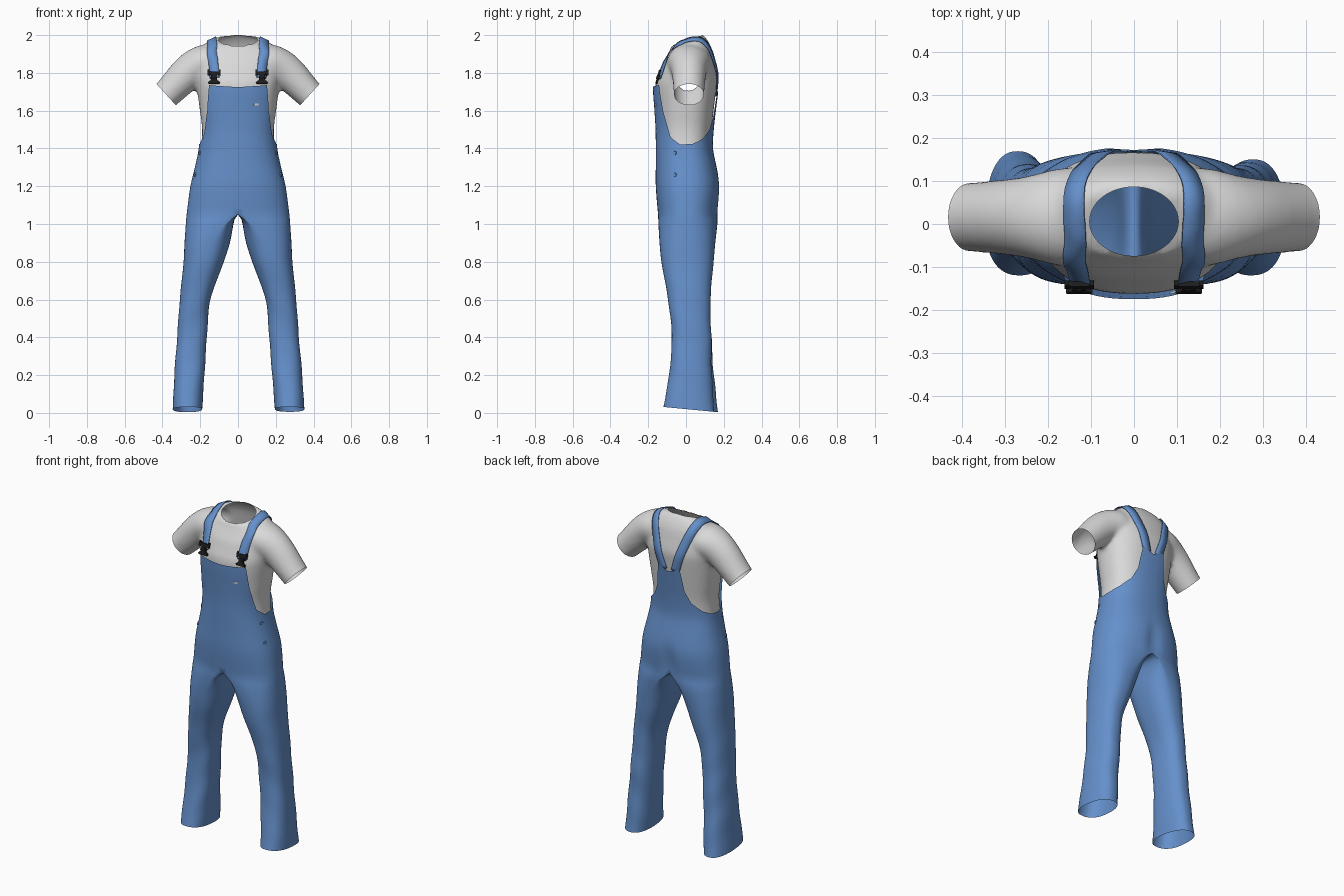
import bpy, bmesh
from math import sin, cos, radians, pi, copysign
from mathutils import Vector, Matrix
from mathutils.bvhtree import BVHTree

if "Cube" in bpy.data.objects:
    bpy.data.objects.remove(bpy.data.objects["Cube"])


def material(name, rgb):
    m = bpy.data.materials.new(name)
    m.use_nodes = True
    m.diffuse_color = (*rgb, 1)
    bsdf = m.node_tree.nodes["Principled BSDF"]
    bsdf.inputs["Base Color"].default_value = (*rgb, 1)
    bsdf.inputs["Roughness"].default_value = 0.8
    return m


DENIM = material("denim blue", (0.13, 0.28, 0.6))
COTTON = material("light grey cotton", (0.7, 0.7, 0.7))
BLACK = material("black plastic", (0.012, 0.012, 0.012))


def make(name, bm, mat, smooth=True):
    bmesh.ops.recalc_face_normals(bm, faces=bm.faces)
    me = bpy.data.meshes.new(name)
    bm.to_mesh(me)
    bm.free()
    me.materials.clear()
    me.materials.append(mat)
    me.polygons.foreach_set("use_smooth", [smooth] * len(me.polygons))
    ob = bpy.data.objects.new(name, me)
    bpy.context.collection.objects.link(ob)
    return ob


def interp(table, k):
    """Smooth interpolation of table rows keyed by their first value."""
    k = min(max(k, table[0][0]), table[-1][0])
    i = max(j for j in range(len(table) - 1) if table[j][0] <= k)
    p1, p2 = table[i], table[i + 1]
    p0, p3 = table[max(i - 1, 0)], table[min(i + 2, len(table) - 1)]
    h = p2[0] - p1[0]
    t = (k - p1[0]) / h
    out = []
    for c in range(1, len(p1)):
        m1 = (p2[c] - p0[c]) / (p2[0] - p0[0]) * h
        m2 = (p3[c] - p1[c]) / (p3[0] - p1[0]) * h
        d = p2[c] - p1[c]
        out.append(p1[c] + m1 * t + (3 * d - 2 * m1 - m2) * t**2 + (m1 + m2 - 2 * d) * t**3)
    return out


def power(v):
    return copysign(abs(v) ** 0.85, v)


# Torso: height, half width, front depth, back depth
TORSO = [(1.05, .272, .148, .168), (1.2, .252, .16, .178), (1.3, .228, .16, .162),
         (1.4, .208, .16, .143), (1.5, .202, .161, .147), (1.6, .214, .167, .158),
         (1.74, .232, .174, .175), (1.8, .238, .155, .178), (1.9, .23, .12, .15),
         (1.945, .19, .1, .12), (1.972, .135, .088, .1)]
# Leg: height, outer x, inner x, middle x, front depth, back depth
LEG = [(.02, .345, .19, .268, .12, .17), (.2, .337, .178, .257, .09, .147),
       (.4, .322, .165, .244, .075, .135), (.6, .308, .146, .225, .095, .13),
       (.8, .288, .075, .175, .13, .146), (.9, .283, .043, .14, .14, .155),
       (1.0, .276, .024, .07, .146, .166), (1.03, .274, .016, .03, .147, .167),
       (1.05, .272, 0, 0, .148, .168)]


def torso_point(deg, z, inset=0.0):
    a, front, back = interp(TORSO, z)
    c, s = power(cos(radians(deg))), power(sin(radians(deg)))
    x = (a - inset) * c
    y = ((back if s > 0 else front) - inset) * s
    return Vector((x, y, z))


def leg_point(deg, z, side):
    outer, inner, mid, front, back = interp(LEG, z)
    c, s = power(cos(radians(deg))), power(sin(radians(deg)))
    # Soft cloth folds that fade out towards the hips
    fold = 1 + 0.012 * sin(z * 30 + radians(deg) * 2) * max(0, min(1, (0.85 - z) * 3))
    x = mid + (outer - mid if c > 0 else mid - inner) * c * fold
    y = (back if s > 0 else front) * s * fold
    # The left hem sits a little further out and forward
    low = max(0, 1 - z / 0.4)
    if side > 0:
        x += 0.006 * low
        y -= 0.02 * low * max(0, s)
    hem = 0.11 * y * max(0, 1 - z / 0.15)
    return Vector((x, y, z - hem))


def bridge(bm, rows, closed):
    for r0, r1 in zip(rows, rows[1:]):
        n = len(r0)
        for j in range(n if closed else n - 1):
            k = (j + 1) % n
            bm.faces.new((r0[j], r0[k], r1[k], r1[j]))


# Overalls: upper edge as angle and height, from front middle round to back middle
EDGE = [(-90, 1.725, 8), (-52, 1.735, 4), (-43.5, 1.6, 4), (-27, 1.46, 4), (-8, 1.42, 4),
        (12, 1.425, 4), (34, 1.45, 4), (56, 1.5, 4), (68, 1.57, 4), (75, 1.71, 4), (90, 1.68, 0)]
edge = []
for (a0, z0, n), (a1, z1, _) in zip(EDGE, EDGE[1:]):
    edge += [(a0 + (a1 - a0) * i / n, z0 + (z1 - z0) * i / n) for i in range(n)]
edge.append(EDGE[-1][:2])
COLS = len(edge) - 1
base = [-90 + 180 * j / COLS for j in range(COLS + 1)]
# Each leg starts from the half hip ring plus a seam along the middle
full = base + [90 + 180 * j / COLS for j in range(1, COLS)]
CROTCH, WAIST = 1.05, 1.3

bm = bmesh.new()
for side in (1, -1):
    def vert(p):
        return bm.verts.new((p.x * side, p.y, p.z))

    rows = []
    for i in range(8):
        z = CROTCH + (WAIST - CROTCH) * i / 7
        rows.append([vert(torso_point(d, z)) for d in base])
    for i in range(1, 13):
        t = i / 12
        rows.append([vert(torso_point(b + (d - b) * t, WAIST + (z - WAIST) * t))
                     for b, (d, z) in zip(base, edge)])
    bridge(bm, rows, False)
    legs = [rows[0] + [vert(leg_point(d, CROTCH, side)) for d in full[COLS + 1:]]]
    for i in range(1, 41):
        z = CROTCH + (0.02 - CROTCH) * i / 40
        legs.append([vert(leg_point(d, z, side)) for d in full])
    bridge(bm, legs, True)
bmesh.ops.remove_doubles(bm, verts=bm.verts, dist=0.0005)
# Seat cleft
for v in bm.verts:
    if v.co.y > 0.05 and 1.0 < v.co.z < 1.25:
        v.co.y -= 0.014 * max(0, 1 - abs(v.co.x) / 0.06) * sin((v.co.z - 1.0) / 0.25 * pi)
make("overalls", bm, DENIM)


# Shirt: closed torso and sleeve volumes blended into one skin
def solid(bm, rings):
    rows = [[bm.verts.new(p) for p in ring] for ring in rings]
    bridge(bm, rows, True)
    bm.faces.new(rows[0])
    bm.faces.new(rows[-1][::-1])


bm = bmesh.new()
rings = []
for i in range(29):
    z = 1.31 + (1.972 - 1.31) * i / 28
    ring = [torso_point(d, z, 0.012) for d in range(0, 360, 8)]
    for p in ring:
        p.z += p.y * 0.36 * max(0, min(1, (z - 1.85) / 0.1))
    rings.append(ring)
solid(bm, rings)
# Sleeve: x, height, half thickness, half depth
SLEEVE = [(.05, 1.855, .08, .1), (.16, 1.855, .098, .115), (.25, 1.812, .095, .094),
          (.38, 1.685, .077, .08), (.45, 1.62, .076, .08)]
for side in (1, -1):
    rings = []
    for i in range(17):
        x = 0.05 + 0.4 * i / 16
        z, thick, depth = interp(SLEEVE, x)
        slope = (interp(SLEEVE, x + .01)[0] - interp(SLEEVE, x - .01)[0]) / 0.02
        up = Vector((-slope, 0, 1)).normalized()
        rings.append([Vector(((x + up.x * thick * cos(a)) * side, 0.016 + depth * sin(a),
                              z + up.z * thick * cos(a)))
                      for a in (2 * pi * k / 32 for k in range(32))])
    solid(bm, rings)
shirt = make("shirt", bm, COTTON)
remesh = shirt.modifiers.new("blend", "REMESH")
remesh.mode = "VOXEL"
remesh.voxel_size = 0.011
soften = shirt.modifiers.new("soften", "SMOOTH")
soften.factor, soften.iterations = 0.5, 10
bm = bmesh.new()
bm.from_object(shirt, bpy.context.evaluated_depsgraph_get())
bpy.data.objects.remove(shirt)


def cut(faces, point, normal):
    geom = list({g for f in faces for g in (f, *f.edges, *f.verts)})
    bmesh.ops.bisect_plane(bm, geom=geom, plane_co=point, plane_no=normal, clear_outer=True)


# Open the waist, both sleeve ends and the neck
cut(list(bm.faces), (0, 0, 1.36), (0, 0, -1))
for side in (1, -1):
    arm = [f for f in bm.faces if all(v.co.x * side > 0.26 for v in f.verts)]
    cut(arm, (0.38 * side, 0, 1.685), (0.74 * side, 0, -0.67))
NECK = Vector((0.103, 0.08))


def neck_radius(p):
    return Vector((p.x / NECK.x, (p.y - 0.006) / NECK.y)).length


hole = [f for f in bm.faces
        if f.calc_center_median().z > 1.8 and neck_radius(f.calc_center_median()) < 1]
bmesh.ops.delete(bm, geom=hole, context="FACES")
for v in bm.verts:
    if v.co.z > 1.85 and v.is_boundary:
        r = neck_radius(v.co)
        v.co.x /= r
        v.co.y = 0.006 + (v.co.y - 0.006) / r
skin = BVHTree.FromBMesh(bm)
make("shirt", bm, COTTON)

# Straps laid over the shoulders
STRAP = [(0, .127, -.15, 1.775), (1, .137, -.115, 1.89), (2, .141, -.05, 1.965),
         (3, .14, .03, 1.98), (4, .127, .1, 1.95), (5, .1, .15, 1.87),
         (6, .07, .17, 1.78), (7, .04, .17, 1.685)]
for side, label in ((1, "left"), (-1, "right")):
    bm = bmesh.new()
    rows = []
    path = [Vector(interp(STRAP, 7 * i / 40)) for i in range(41)]
    for i, p in enumerate(path):
        along = path[min(i + 1, 40)] - path[max(i - 1, 0)]
        spot, normal, _, _ = skin.find_nearest(p)
        if normal.dot(p - Vector((0, 0, 1.7))) < 0:
            normal = -normal
        across = along.cross(normal).normalized() * 0.026
        row = [spot + normal * 0.008 + across * w for w in (-1, 0, 1)]
        rows.append([bm.verts.new((q.x * side, q.y, q.z)) for q in row])
    bridge(bm, rows, False)
    strap = make("strap_" + label, bm, DENIM)
    strap.modifiers.new("thickness", "SOLIDIFY").thickness = 0.004

    # Buckle: bars, pinched middle and a stud; x, height, width, tall, turn
    bm = bmesh.new()
    chest = skin.ray_cast(Vector((0.127 * side, -1, 1.776)), Vector((0, 1, 0)))[0]
    place = Matrix.Translation(chest - Vector((0, 0.015, 0))) @ Matrix.Rotation(radians(-15), 4, "X")
    for x, z, w, h, turn in ((0, .024, .066, .016, 0), (0, .004, .032, .03, 0),
                             (0, -.03, .056, .011, 0), (0, -.016, .024, .02, 0),
                             (-.016, -.02, .032, .009, -40), (.016, -.02, .032, .009, 40),
                             (-.029, .026, .01, .03, 0), (.029, .026, .01, .03, 0)):
        m = place @ Matrix.Translation((x, 0, z)) @ Matrix.Rotation(radians(turn), 4, "Y")
        bmesh.ops.create_cube(bm, size=1, matrix=m @ Matrix.Diagonal((w, .012, h, 1)))
    bmesh.ops.create_cone(bm, cap_ends=True, segments=16, radius1=.012, radius2=.01, depth=.018,
                          matrix=place @ Matrix.Rotation(pi / 2, 4, "X"))
    make("buckle_" + label, bm, BLACK, False)

    # Hip buttons
    bm = bmesh.new()
    out = Vector((side, -0.45, 0)).to_track_quat("Z", "Y").to_matrix().to_4x4()
    for z in (1.375, 1.26):
        p = torso_point(-18.5, z)
        p.x *= side
        bmesh.ops.create_cone(bm, cap_ends=True, segments=16, radius1=.012, radius2=.01, depth=.007,
                              matrix=Matrix.Translation(p) @ out)
    make("hip_buttons_" + label, bm, DENIM, False)

# Small tag on the bib
bm = bmesh.new()
turn = Matrix.Rotation(radians(20), 4, "Z")
bmesh.ops.create_cube(bm, size=1, matrix=Matrix.Translation(torso_point(-68, 1.633)) @ turn
                      @ Matrix.Diagonal((.024, .008, .01, 1)))
make("bib_tag", bm, COTTON, False)
